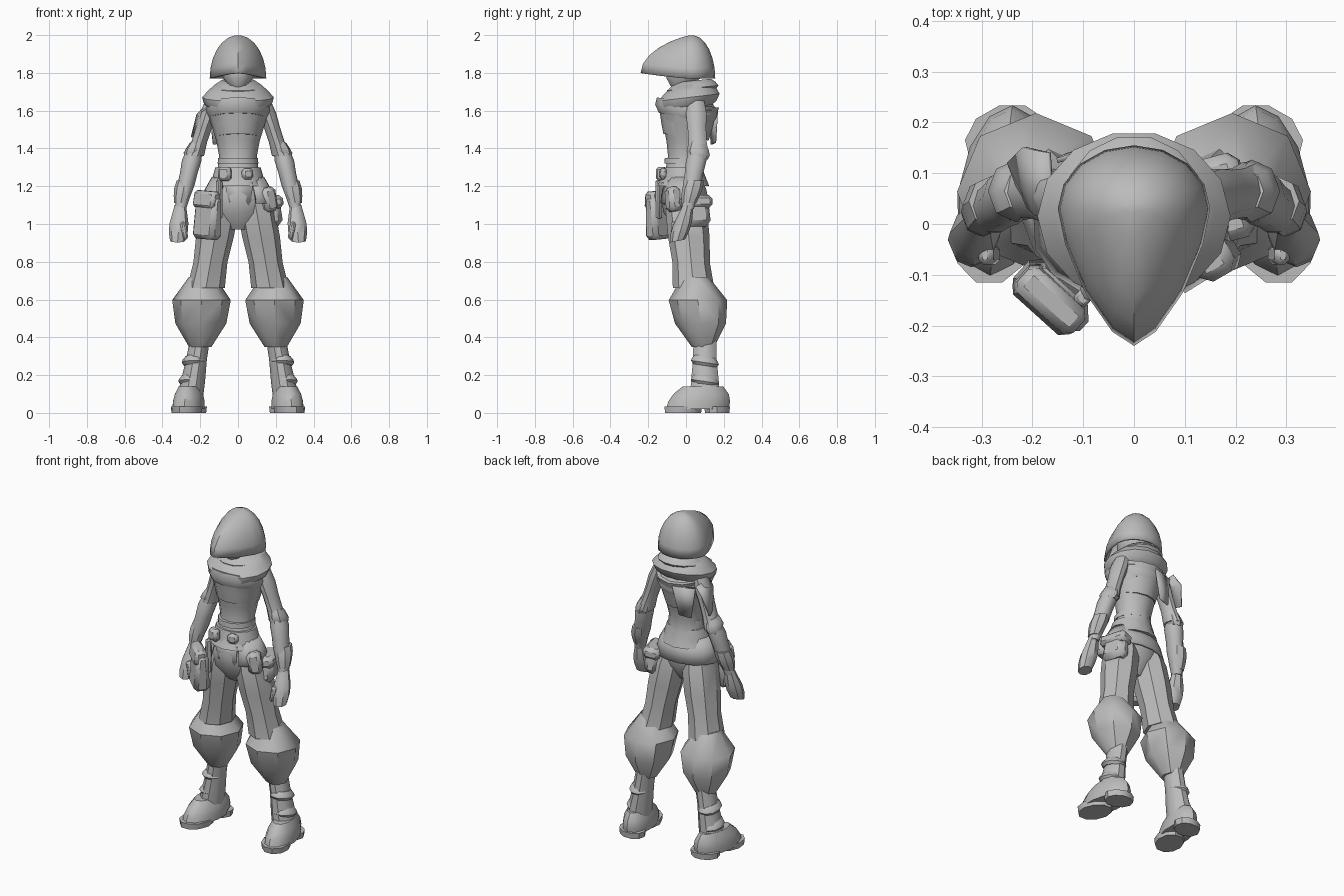
import bpy, bmesh, math
from mathutils import Matrix, Vector

default = bpy.data.objects.get("Cube")
if default:
    bpy.data.objects.remove(default, do_unlink=True)

grey = bpy.data.materials.new("plain grey")
grey.use_nodes = True
shade = (.5, .5, .5, 1)
grey.diffuse_color = shade
grey.node_tree.nodes["Principled BSDF"].inputs["Base Color"].default_value = shade


def finish(name, bm, thickness=0):
    """Turn a bmesh into a grey object, smooth except at sharp edges."""
    bmesh.ops.recalc_face_normals(bm, faces=bm.faces)
    mesh = bpy.data.meshes.new(name)
    bm.to_mesh(mesh)
    bm.free()
    mesh.materials.append(grey)
    part = bpy.data.objects.new(name, mesh)
    bpy.context.collection.objects.link(part)
    if thickness:
        part.modifiers.new("thickness", "SOLIDIFY").thickness = thickness
    bpy.ops.object.select_all(action="DESELECT")
    part.select_set(True)
    bpy.context.view_layer.objects.active = part
    bpy.ops.object.shade_smooth_by_angle(angle=math.radians(40))


def skin(name, loops, closed=True, caps=(0, -1), thickness=0):
    """Bridge successive loops of points and cap the chosen ends."""
    bm = bmesh.new()
    rows = [[bm.verts.new(point) for point in loop] for loop in loops]
    count = len(rows[0])
    for low, high in zip(rows, rows[1:]):
        for i in range(count if closed else count - 1):
            following = (i + 1) % count
            bm.faces.new((low[i], low[following], high[following], high[i]))
    for end in caps:
        bm.faces.new(rows[end])
    finish(name, bm, thickness)


def tube(name, start, end, radii, depth=1, sides=10, mirror=1, tilt=0, yaw=0, arc=None):
    """Level rings spaced evenly from start to end; an arc in degrees leaves it open."""
    start, end = Vector(start), Vector(end)
    first, last = arc or (0, 360)
    steps = sides - 1 if arc else sides
    loops = []
    for k, radius in enumerate(radii):
        centre = start.lerp(end, k / (len(radii) - 1))
        loop = []
        for i in range(sides):
            angle = math.radians(first + (last - first) * i / steps)
            across = radius * math.cos(angle)
            along = radius * depth * math.sin(angle)
            x = centre.x + across + yaw * along
            loop.append((mirror * x, centre.y + along, centre.z + tilt * along))
        loops.append(loop)
    if arc:
        skin(name, loops, closed=False, caps=(), thickness=.012)
    else:
        skin(name, loops)


def box(name, centre, size, yaw=0, lean=0, taper=1, bevel=.015):
    """Bevelled box, thinner at the top by taper, leaning sideways, then turned."""
    bm = bmesh.new()
    bmesh.ops.create_cube(bm, size=1)
    for vert in bm.verts:
        if vert.co.z > 0:
            vert.co.y *= taper
        vert.co *= Vector(size)
    bmesh.ops.bevel(bm, geom=bm.edges[:], offset=bevel, segments=1, affect="EDGES")
    bm.transform(Matrix.Rotation(math.radians(lean), 4, "Y"))
    bm.transform(Matrix.Rotation(math.radians(yaw), 4, "Z"))
    bm.transform(Matrix.Translation(centre))
    finish(name, bm)


def cloth(name, *edges):
    """Thin hanging scrap stretched over successive edges."""
    skin(name, edges, closed=False, caps=(), thickness=.01)


def hood_loop(height):
    """Level hood section: round at the back, pointed at the front."""
    spread, rise = math.cos(height), math.sin(height)
    loop = []
    for i in range(16):
        angle = math.tau * i / 16
        c, s = math.cos(angle), math.sin(angle)
        x, y, z = .15 * spread * c, .03 + .125 * spread * s, 1.77 + .23 * rise
        if s < 0:
            x *= abs(c) ** .3
            y = .03 - .27 * spread ** 1.5 * abs(s) ** 1.4
            z += .03 * s * s * (1 - rise)
        loop.append((x, y, z))
    return loop


# Hood, open underneath
skin("hood", [hood_loop(math.radians(angle)) for angle in range(0, 90, 14)],
     caps=(-1,), thickness=.012)

# Neck and masked head inside the hood
tube("neck", (0, .02, 1.62), (0, 0, 1.74), (.06, .055, .06), depth=1.2)
tube("head", (0, -.03, 1.72), (0, .02, 1.88), (.04, .08, .09, .07), depth=1.2)

# Draped collar in two folds
tube("collar", (0, 0, 1.6), (0, .03, 1.74), (.14, .18, .19, .16, .12), depth=.88, sides=14, tilt=.12)
tube("collar_upper_fold", (0, .03, 1.7), (0, .045, 1.76), (.13, .14, .12, .09), sides=14, tilt=.1)

# Torso and the loose shirt over it
tube("torso", (0, -.015, 1.2), (0, .02, 1.68), (.15, .11, .1, .115, .14, .165, .1), depth=.92, sides=12)
tube("shirt", (0, 0, 1.46), (0, .01, 1.64), (.12, .135, .147, .165), depth=1, sides=12, tilt=-.15)
tube("chest_fold", (0, 0, 1.56), (0, 0, 1.64), (.15, .17, .16), depth=.96, sides=12, tilt=-.2)

# Torn scraps on the right shoulder and back
cloth("shoulder_scrap", [(-.16, 0, 1.62), (-.17, .14, 1.63)],
      [(-.2, .02, 1.6), (-.22, .15, 1.58)], [(-.22, .04, 1.47), (-.25, .12, 1.46)])
cloth("back_scrap", [(-.15, .12, 1.6), (-.02, .16, 1.6)], [(-.13, .13, 1.42), (-.06, .15, 1.43)])

# Hips, belt and its fittings
tube("pelvis", (0, -.01, .97), (0, -.015, 1.24), (.06, .15, .165, .13), depth=.72, sides=12)
tube("belt", (0, -.015, 1.23), (0, -.015, 1.3), (.14, .12), depth=.85, sides=14)
tube("waist_band", (0, -.015, 1.32), (0, -.015, 1.35), (.108, .105), depth=.95, sides=14)
tube("belt_skirt", (0, -.015, 1.11), (0, -.015, 1.25), (.2, .18, .14), depth=.7, sides=14, arc=(-60, 240))
box("belt_case", (-.07, -.13, 1.265), (.07, .05, .075), yaw=-18)
box("belt_buckle", (.05, -.12, 1.265), (.06, .04, .06), yaw=15)
cloth("front_flap", [(-.07, -.13, 1.22), (.08, -.13, 1.22)],
      [(-.05, -.12, 1.12), (.07, -.12, 1.12)], [(0, -.1, 1.04), (.02, -.1, 1.04)])

# Large pouch on the right front of the belt
turn = -42
box("large_pouch", (-.16, -.145, 1.035), (.155, .095, .23), yaw=turn, lean=4, taper=.7, bevel=.022)
box("large_pouch_lid", (-.165, -.15, 1.13), (.15, .085, .09), yaw=turn, lean=4, taper=.7)
box("pouch_strap", (-.1, -.145, 1.13), (.03, .03, .2), yaw=turn, bevel=.006)

# Pouches on the left hip
box("hip_pouch", (.175, .05, 1.06), (.09, .16, .15), yaw=15, lean=-8, taper=.85, bevel=.03)
box("hip_pouch_lid", (.175, .05, 1.115), (.1, .17, .07), yaw=15, lean=-8, bevel=.02)
box("small_hip_pouch", (.16, -.065, 1.13), (.08, .08, .13), yaw=30, lean=-10, bevel=.02)

for mirror, label in ((1, "left"), (-1, "right")):
    # Arm with sleeve folds at the elbow and a bracer
    tube(label + "_upper_arm", (.13, .05, 1.66), (.23, .065, 1.36),
         (.04, .048, .043, .042, .05), depth=1.2, mirror=mirror)
    tube(label + "_forearm", (.23, .065, 1.4), (.305, .01, 1.08),
         (.04, .052, .047, .046, .037, .03), depth=1.1, mirror=mirror)
    tube(label + "_elbow_wrap", (.24, .065, 1.35), (.215, .065, 1.43),
         (.045, .056, .05, .04), depth=1.1, sides=8, mirror=mirror, tilt=-.2)
    tube(label + "_bracer", (.303, .015, 1.11), (.28, .045, 1.23),
         (.035, .045, .05, .045), depth=1.1, sides=8, mirror=mirror)

    # Closed fist with a thumb
    tube(label + "_fist", (.32, -.045, .91), (.305, .01, 1.1),
         (.04, .05, .05, .04, .03), sides=8, mirror=mirror, tilt=.2)
    box(label + "_thumb", (mirror * .285, -.06, .965), (.03, .04, .095), lean=mirror * 10, bevel=.01)

    # Baggy trouser leg, ballooning at the knee
    tube(label + "_thigh", (.075, -.01, 1.2), (.17, .04, .66),
         (.07, .1, .1, .09, .1), depth=1.1, sides=8, mirror=mirror)
    tube(label + "_trouser_balloon", (.19, .05, .72), (.2, .09, .35),
         (.07, .155, .135, .06), sides=8, mirror=mirror)

    # Boot
    tube(label + "_boot_shaft", (.26, .1, .04), (.2, .1, .4),
         (.07, .065, .055, .053), depth=1.2, mirror=mirror)
    tube(label + "_boot_foot", (.262, .06, .02), (.258, .09, .14),
         (.085, .084, .075, .055), depth=1.95, sides=12, mirror=mirror, yaw=-.13)
    for part, x, z in (("_ankle_cuff", .25, .17), ("_top_cuff", .232, .27)):
        tube(label + part, (x, .1, z - .02), (x, .1, z + .03),
             (.055, .066, .06, .045), depth=1.18, mirror=mirror, tilt=-.15)

    # Sole with a separate heel
    for part, y, depth in (("_sole", -.015, 1.25), ("_heel", .165, .85)):
        x = .27 - .13 * y
        tube(label + part, (x, y, 0), (x, y, .035), (.08, .084), depth=depth, mirror=mirror, yaw=-.13)
